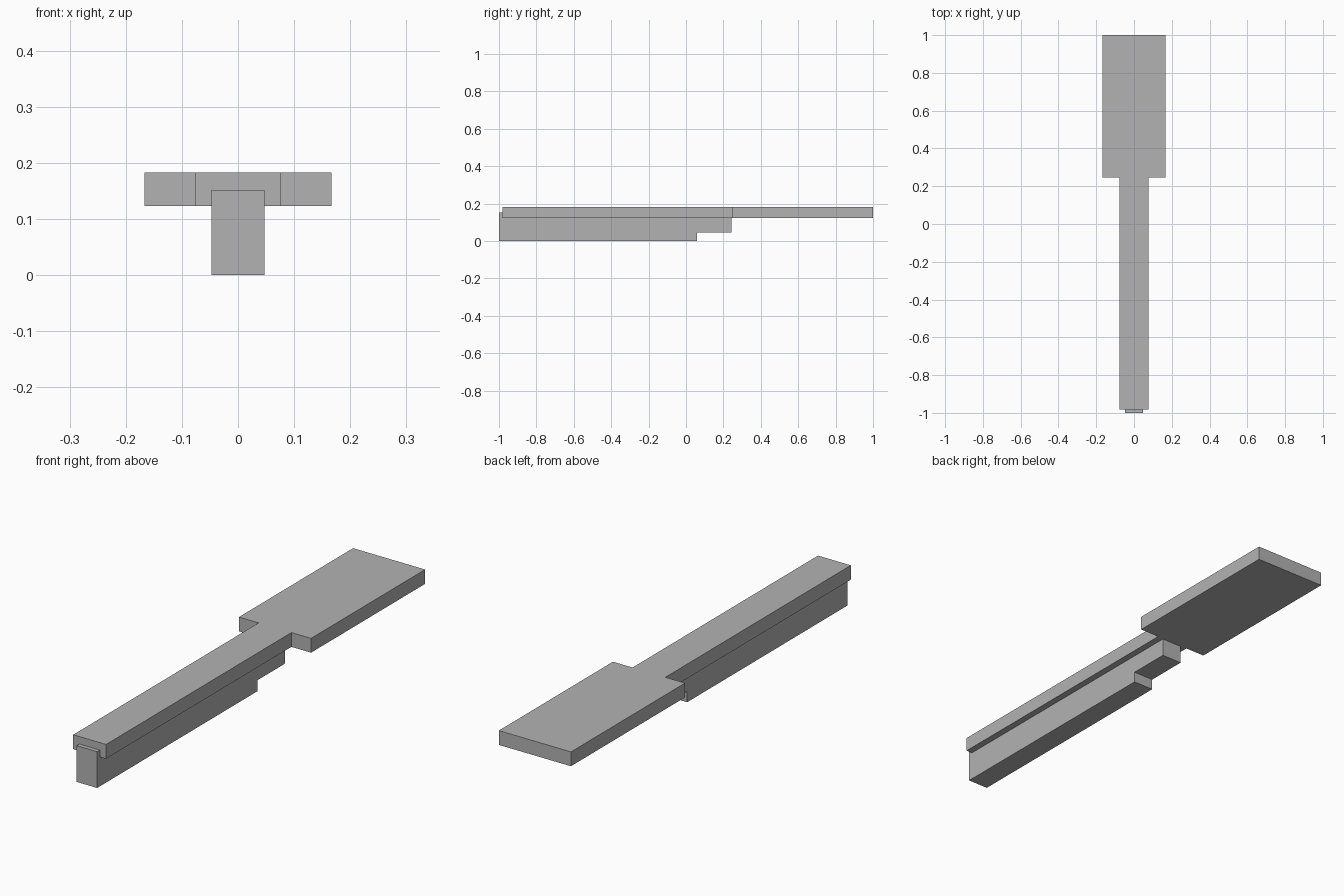
import bpy
import bmesh

cube = bpy.data.objects.get("Cube")
if cube:
    bpy.data.objects.remove(cube, do_unlink=True)

grey = bpy.data.materials.new("plain grey")
grey.use_nodes = True
colour = (0.45, 0.45, 0.45, 1)
grey.diffuse_color = colour
grey.node_tree.nodes["Principled BSDF"].inputs["Base Color"].default_value = colour


def extrude_profile(name, points, offset):
    """Fill a closed outline and extrude it along the offset."""
    bm = bmesh.new()
    face = bm.faces.new([bm.verts.new(p) for p in points])
    result = bmesh.ops.extrude_face_region(bm, geom=[face], use_keep_orig=True)
    moved = [v for v in result["geom"] if isinstance(v, bmesh.types.BMVert)]
    bmesh.ops.translate(bm, verts=moved, vec=offset)
    bmesh.ops.recalc_face_normals(bm, faces=bm.faces)
    mesh = bpy.data.meshes.new(name)
    bm.to_mesh(mesh)
    bm.free()
    mesh.materials.append(grey)
    obj = bpy.data.objects.new(name, mesh)
    bpy.context.collection.objects.link(obj)
    return obj


# Flat top plate: narrow arm widening into a paddle, mirrored across x
half = [(0.076, -0.982), (0.076, 0.245), (0.167, 0.245), (0.167, 1.0)]
outline = half + [(-x, y) for x, y in reversed(half)]
extrude_profile("top_plate", [(x, y, 0.123) for x, y in outline], (0, 0, 0.06))

# Spine under the arm, with a raised step at its back end
side = [(-1.0, 0), (0.06, 0), (0.06, 0.046), (0.242, 0.046),
        (0.242, 0.152), (-1.0, 0.152)]
extrude_profile("lower_spine", [(-0.0475, y, z) for y, z in side], (0.095, 0, 0))
